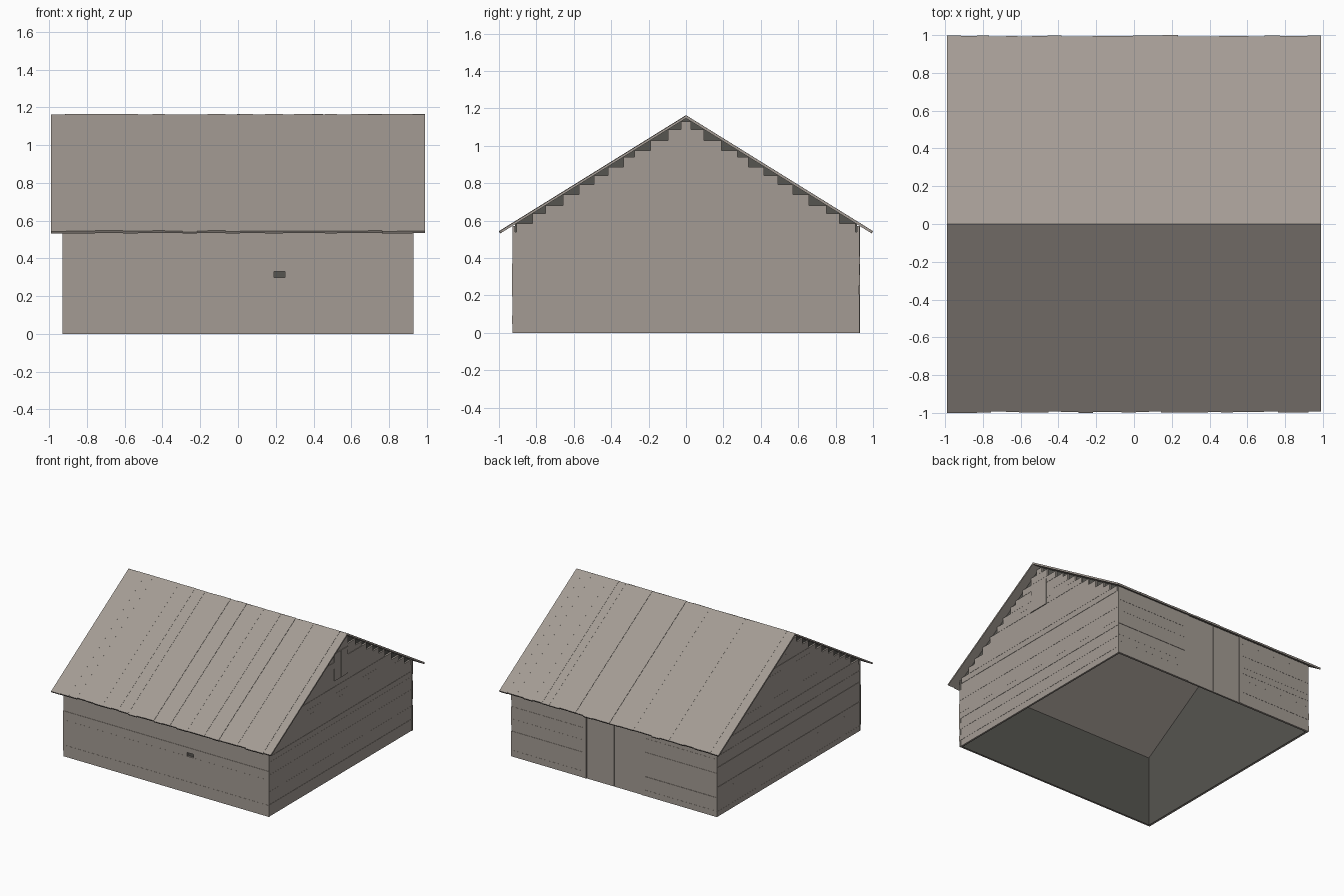
import bpy, bmesh, random
from mathutils import Vector

random.seed(4)
if "Cube" in bpy.data.objects:
    bpy.data.objects.remove(bpy.data.objects["Cube"], do_unlink=True)

HALF = 0.93            # outer half width of the walls
SKIN = 0.915           # plane behind the boards
RIDGE, SLOPE = 1.147, 0.62
ROOF_X = 0.99


def material(name, rgb):
    m = bpy.data.materials.new(name)
    m.use_nodes = True
    m.diffuse_color = (*rgb, 1)
    m.node_tree.nodes["Principled BSDF"].inputs["Base Color"].default_value = (*rgb, 1)
    return m


wood = material("weathered wood", (0.37, 0.33, 0.295))
dark = material("dark inner lining", (0.093, 0.09, 0.08))


def prism(bm, profile, x0, x1):
    """Extrude a (y, z) profile along x."""
    a = [bm.verts.new((x0, y, z)) for y, z in profile]
    b = [bm.verts.new((x1, y, z)) for y, z in profile]
    bm.faces.new(a)
    bm.faces.new(b[::-1])
    for i in range(len(a)):
        j = (i + 1) % len(a)
        bm.faces.new((a[j], a[i], b[i], b[j]))


def box(bm, x0, x1, y0, y1, z0, z1):
    prism(bm, [(y0, z0), (y1, z0), (y1, z1), (y0, z1)], x0, x1)


def finish(name, bm, mat):
    bmesh.ops.recalc_face_normals(bm, faces=bm.faces)
    me = bpy.data.meshes.new(name)
    bm.to_mesh(me)
    bm.free()
    me.materials.append(mat)
    ob = bpy.data.objects.new(name, me)
    bpy.context.collection.objects.link(ob)


def rows(start, end, size):
    """Split a length into boards of slightly uneven width."""
    n = round((end - start) / size)
    cuts = [start + (end - start) * (i + random.uniform(-0.15, 0.15)) / n for i in range(1, n)]
    cuts = [start] + cuts + [end]
    return list(zip(cuts, cuts[1:]))


def under_roof(y):
    return RIDGE - SLOPE * abs(y)


def proud():
    return HALF - random.uniform(0, 0.004)


# Dark lining behind the boards, open at the bottom
bm = bmesh.new()
gable = [(-SKIN, 0), (SKIN, 0), (SKIN, under_roof(SKIN)), (0, RIDGE), (-SKIN, under_roof(SKIN))]
for s in (-1, 1):
    prism(bm, gable, s * (SKIN - 0.003), s * SKIN)
    box(bm, -SKIN, SKIN, s * (SKIN - 0.003), s * SKIN, 0, under_roof(SKIN))
finish("wall_lining", bm, dark)

# Front boards, with one broken board leaving a small hole
top = under_roof(HALF)
bm = bmesh.new()
for z0, z1 in rows(0, 0.25, 0.05) + rows(0.25, 0.30, 0.05) + rows(0.33, top, 0.05):
    box(bm, -HALF, HALF, -proud(), -SKIN, z0, z1)
for x0, x1 in ((-HALF, 0.19), (0.25, HALF)):
    box(bm, x0, x1, -HALF + 0.001, -SKIN, 0.30, 0.33)
finish("front_wall_boards", bm, wood)

# Back boards either side of the doorway
DOOR = 0.25
bm = bmesh.new()
for s in (-1, 1):
    for z0, z1 in rows(0, top, 0.05):
        box(bm, s * (DOOR + 0.03), s * HALF, SKIN, proud(), z0, z1)
finish("back_wall_boards", bm, wood)

# Double door and its posts
for s, side in ((1, "left"), (-1, "right")):
    bm = bmesh.new()
    box(bm, s * 0.002, s * (DOOR - 0.002), SKIN, HALF - 0.004, 0, top)
    finish(side + "_door_leaf", bm, wood)
    bm = bmesh.new()
    box(bm, s * DOOR, s * (DOOR + 0.03), SKIN, HALF + 0.001, 0, top)
    finish(side + "_door_post", bm, wood)

# Gable boards, cut square so they step up under the roof
for s, side in ((1, "left"), (-1, "right")):
    bm = bmesh.new()
    for z0, z1 in rows(0, 1.13, 0.05):
        w = min(SKIN, (RIDGE - z1) / SLOPE)
        box(bm, s * SKIN, s * proud(), -w, w, z0, z1)
    finish(side + "_gable_boards", bm, wood)

# Loft hatch high in the left gable
bm = bmesh.new()
for y0, y1 in ((-0.085, -0.001), (0.001, 0.085)):
    box(bm, SKIN, HALF + 0.004, y0, y1, 0.79, 1.01)
finish("loft_hatch", bm, wood)

# Roof boards running from ridge to eave
for s, side in ((-1, "front"), (1, "back")):
    bm = bmesh.new()
    for x0, x1 in rows(-ROOF_X, ROOF_X, 0.075):
        t = random.uniform(0.0115, 0.0145)
        end = 1 - random.uniform(0, 0.008)
        out = Vector((SLOPE, 1)).normalized() * t
        prism(bm, [(0, RIDGE), (s * (end - out.x), under_roof(end - out.x)),
                   (s * end, under_roof(end - out.x) + out.y),
                   (0, RIDGE + t * (1 + SLOPE ** 2) ** 0.5)], x0, x1)
    finish(side + "_roof_boards", bm, wood)
